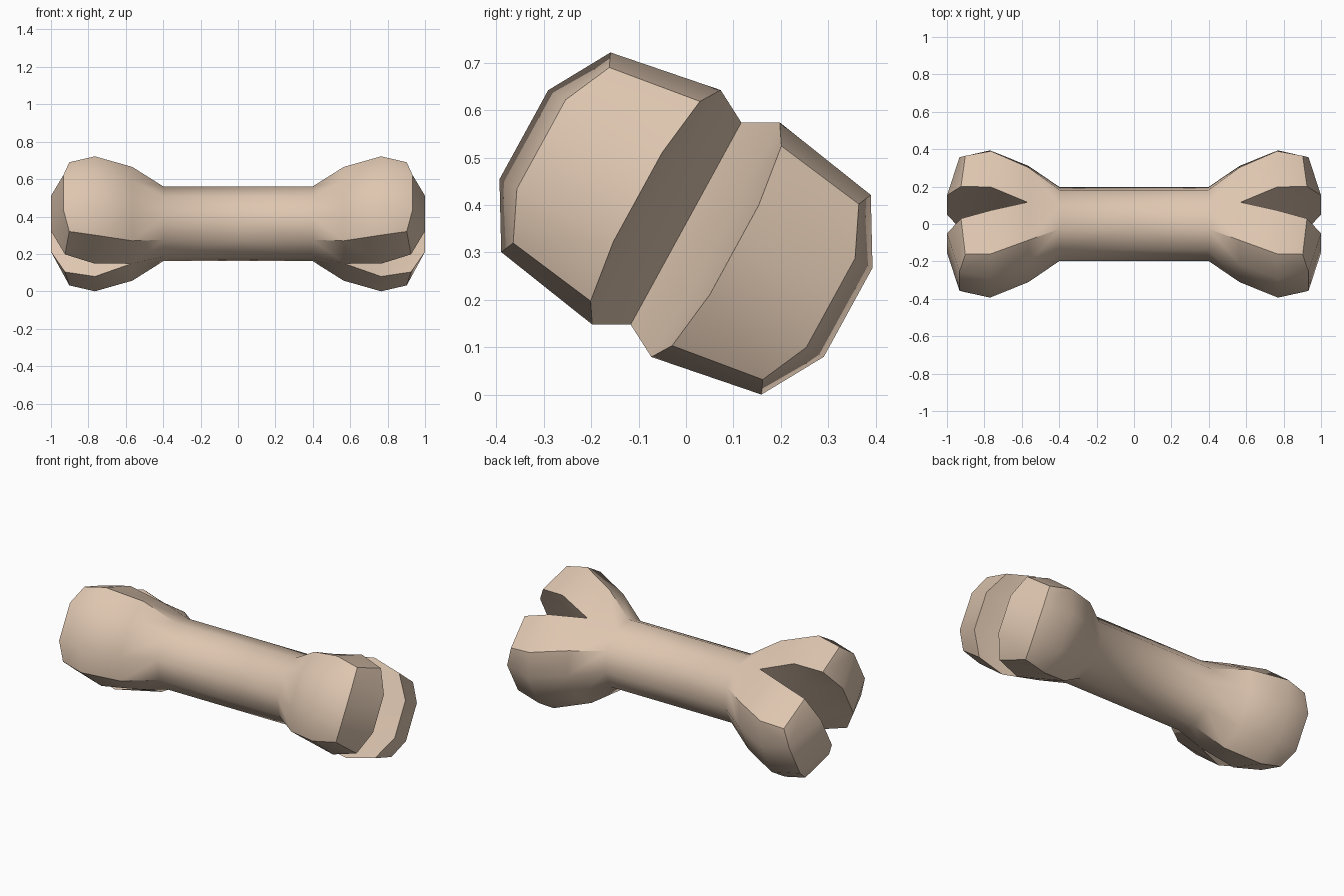
import bpy, bmesh, math

if "Cube" in bpy.data.objects:
    bpy.data.objects.remove(bpy.data.objects["Cube"])

mat = bpy.data.materials.new("pale_bone_tan")
mat.diffuse_color = (0.73, 0.565, 0.435, 1.0)
mat.use_nodes = True
mat.node_tree.nodes["Principled BSDF"].inputs["Base Color"].default_value = mat.diffuse_color

bm = bmesh.new()

# One quarter of the bone in its own frame: x along the shaft, y across the two
# knobs, z along the groove. Each half outline goes top groove -> outside -> bottom.


def half_outline(top):
    """Three (x, y, z) points of the upper outline, repeated below."""
    return [bm.verts.new(p) for p in top] + [bm.verts.new((x, y, -z)) for x, y, z in reversed(top)]


def shaft_ring(x, r):
    return half_outline([(x, r * math.sin(math.radians(a)), r * math.cos(math.radians(a)))
                         for a in (0, 36, 72)])


def inner_pair(x, y, z):
    """Lower and upper point on the groove wall, closing a knob ring."""
    return [bm.verts.new((x, y, -z)), bm.verts.new((x, y, z))]


def bridge(a, b, closed):
    n = len(a)
    for i in range(n if closed else n - 1):
        j = (i + 1) % n
        bm.faces.new((a[i], a[j], b[j], b[i]))


# Shaft and flare
mid = shaft_ring(0, 0.2)
end = shaft_ring(0.397, 0.2)
flare = half_outline([(0.57, 0, 0.243), (0.565, 0.222, 0.225), (0.565, 0.30, 0.10)])
bridge(mid, end, False)
bridge(end, flare, False)

# Knob: three closed rings, starting from the groove bottom
root = flare + inner_pair(0.61, 0, 0.107)
wide = half_outline([(0.765, 0.071, 0.282), (0.765, 0.313, 0.24), (0.77, 0.39, 0.107)])
wide += inner_pair(0.77, 0.075, 0.107)
tip = half_outline([(0.925, 0.098, 0.24), (0.902, 0.30, 0.211), (0.933, 0.348, 0.107)])
tip += inner_pair(1.0, 0.116, 0.107)
# the root's groove-bottom edges lie on the mirror plane, so only walls are made
bridge(root, wide, True)
bridge(wide, tip, True)

# Knob end cap
A, B, C, D, E, F, G, H = tip
for f in ((A, B, C, H), (H, C, D, G), (G, D, E, F)):
    bm.faces.new(f)

bmesh.ops.recalc_face_normals(bm, faces=bm.faces)
mesh = bpy.data.meshes.new("bone")
bm.to_mesh(mesh)
bm.free()
mesh.materials.append(mat)

bone = bpy.data.objects.new("bone", mesh)
bpy.context.collection.objects.link(bone)

# Mirror to both ends and both knobs
mirror = bone.modifiers.new("mirror", 'MIRROR')
mirror.use_axis = (True, True, False)
mirror.use_clip = True
mirror.merge_threshold = 0.001
bpy.context.view_layer.objects.active = bone
bone.select_set(True)
bpy.ops.object.modifier_apply(modifier="mirror")

# Consistent outward normals
bm = bmesh.new()
bm.from_mesh(bone.data)
bmesh.ops.recalc_face_normals(bm, faces=bm.faces)
bm.to_mesh(bone.data)
bm.free()

# Roll about its length and stand on the ground
bone.rotation_euler = (math.radians(-28.7), 0, 0)
bone.location = (0, 0, 0.361)
bpy.ops.object.shade_smooth_by_angle(angle=math.radians(40))
